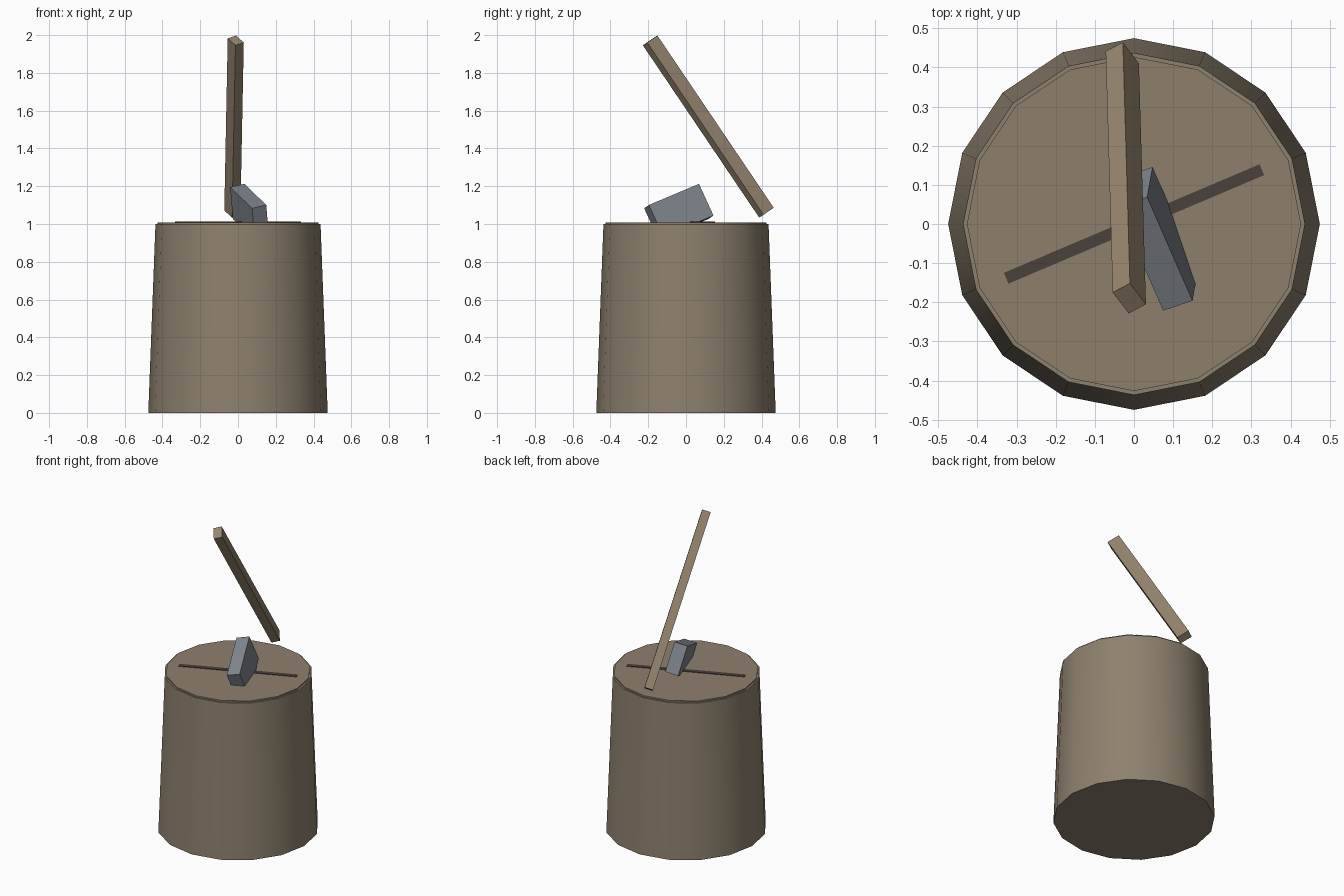
import bpy, math
from mathutils import Matrix, Vector

cube = bpy.data.objects.get("Cube")
if cube:
    bpy.data.objects.remove(cube, do_unlink=True)


def material(name, rgb):
    m = bpy.data.materials.new(name)
    m.use_nodes = True
    m.diffuse_color = (*rgb, 1)
    m.node_tree.nodes["Principled BSDF"].inputs["Base Color"].default_value = (*rgb, 1)
    return m


bark = material("bark brown", (0.27, 0.22, 0.155))
cut_wood = material("cut wood", (0.27, 0.215, 0.15))
handle_wood = material("handle wood", (0.31, 0.24, 0.16))
steel = material("steel grey", (0.22, 0.24, 0.275))
dark = material("dark crack", (0.07, 0.052, 0.043))


def finish(name, mat):
    obj = bpy.context.object
    obj.name = obj.data.name = name
    obj.data.materials.append(mat)
    return obj


def drum(name, r_low, r_high, z_low, z_high, mat):
    """Sixteen-sided tapered drum with smooth sides and flat ends."""
    bpy.ops.mesh.primitive_cone_add(vertices=16, radius1=r_low, radius2=r_high,
                                    depth=z_high - z_low,
                                    location=(0, 0, (z_low + z_high) / 2))
    obj = finish(name, mat)
    bpy.ops.object.shade_smooth_by_angle(angle=math.radians(40))
    return obj


def box(name, centre, size, long_axis, side_axis, mat):
    """Box whose z runs along long_axis and whose x leans to side_axis."""
    bpy.ops.mesh.primitive_cube_add(size=1)
    obj = finish(name, mat)
    z = Vector(long_axis).normalized()
    y = z.cross(Vector(side_axis)).normalized()
    x = y.cross(z)
    turn = Matrix((x, y, z)).transposed().to_4x4()
    obj.matrix_world = (Matrix.Translation(centre) @ turn
                        @ Matrix.Diagonal((*size, 1)))
    return obj


# Chopping block with its cut top
drum("stump", 0.475, 0.437, 0, 1.0, bark)
drum("stump_top", 0.427, 0.427, 0.99, 1.009, cut_wood)

# Crack across the top
angle = math.radians(23)
box("crack", (0, 0, 1.007), (0.03, 0.01, 0.71),
    (math.cos(angle), math.sin(angle), 0), (-math.sin(angle), math.cos(angle), 0), dark)

# Axe head sunk into the wood
box("axe_head", (0.061, -0.038, 1.064), (0.081, 0.185, 0.31),
    (-0.116, 0.265, 0.112), (0.074, 0.026, 0.018), steel)

# Leaning handle
low, high = Vector((-0.03, 0.426, 1.06)), Vector((-0.012, -0.19, 1.972))
box("axe_handle", (low + high) / 2, (0.052, 0.077, (high - low).length),
    high - low, (0.045, 0.024, 0.015), handle_wood)
